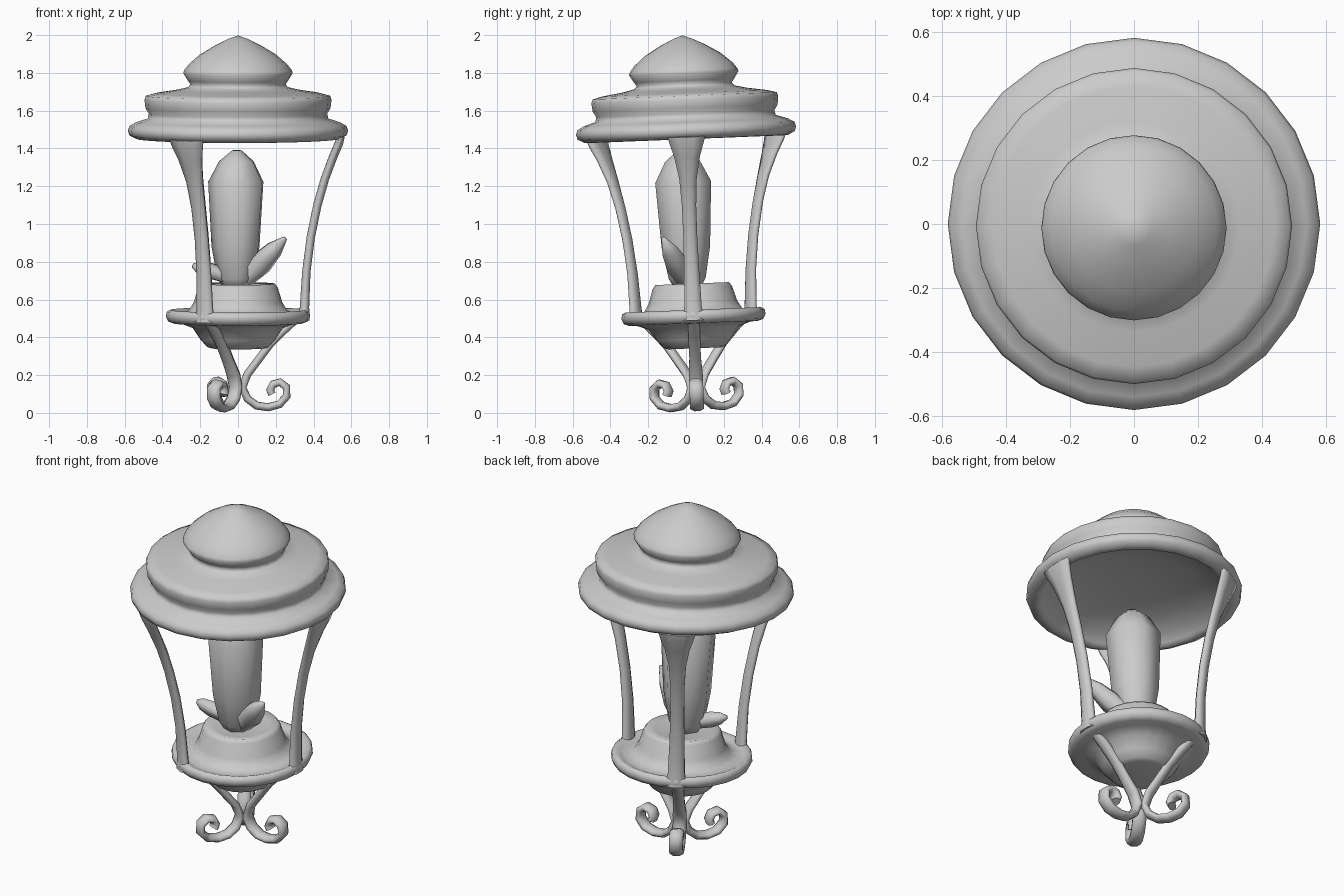
import bpy, bmesh, math
from mathutils import Matrix, Vector

if "Cube" in bpy.data.objects:
    bpy.data.objects.remove(bpy.data.objects["Cube"])

# the whole lantern leans very slightly toward the front
TILT = Matrix.Translation((0, 0.06, 0)) @ Matrix.Rotation(0.04, 4, 'X')


def finish(name, bm, angle, matrix):
    bmesh.ops.remove_doubles(bm, verts=bm.verts, dist=1e-5)
    bmesh.ops.recalc_face_normals(bm, faces=bm.faces)
    me = bpy.data.meshes.new(name)
    bm.to_mesh(me)
    bm.free()
    ob = bpy.data.objects.new(name, me)
    bpy.context.collection.objects.link(ob)
    ob.matrix_world = matrix
    bpy.ops.object.select_all(action='DESELECT')
    ob.select_set(True)
    bpy.context.view_layer.objects.active = ob
    bpy.ops.object.shade_smooth_by_angle(angle=math.radians(angle))
    return ob


def loft(name, rings, angle=40, matrix=TILT):
    """Skin a list of point rings and cap both ends."""
    bm = bmesh.new()
    vs = [[bm.verts.new(p) for p in ring] for ring in rings]
    n = len(vs[0])
    for a, b in zip(vs, vs[1:]):
        for i in range(n):
            j = (i + 1) % n
            bm.faces.new((a[i], a[j], b[j], b[i]))
    bm.faces.new(vs[0])
    bm.faces.new(vs[-1])
    return finish(name, bm, angle, matrix)


def lathe(name, profile, sides=24, angle=85):
    """Closed solid of revolution; profile starts and ends on the axis."""
    rings = [[(r * math.cos(2 * math.pi * i / sides), r * math.sin(2 * math.pi * i / sides), z)
              for i in range(sides)] for r, z in profile]
    return loft(name, rings, angle)


def strap(name, path, turn):
    """Sweep an oval along (radius, z, half width, half thickness) points."""
    rot = Matrix.Rotation(turn, 3, 'Z')
    rings = []
    for k, (r, z, w, t) in enumerate(path):
        a, b = path[max(k - 1, 0)], path[min(k + 1, len(path) - 1)]
        d = Vector((b[0] - a[0], 0, b[1] - a[1])).normalized()
        nrm = Vector((-d.z, 0, d.x))
        ring = []
        for i in range(8):
            u = 2 * math.pi * (i + 0.5) / 8
            ring.append(rot @ (Vector((r, 0, z)) + nrm * t * math.sin(u) * 1.08
                               + Vector((0, w * math.cos(u) * 1.08, 0))))
        rings.append(ring)
    return loft(name, rings, 80)


def crystal(name, base, tip, profile, sides):
    """Faceted shard: profile holds (fraction along axis, radius)."""
    base, tip = Vector(base), Vector(tip)
    q = (tip - base).to_track_quat('Z', 'Y')
    rings = []
    for f, r in profile:
        c = base.lerp(tip, f)
        rings.append([c + q @ Vector((r * math.cos(2 * math.pi * (i + .25) / sides),
                                      r * math.sin(2 * math.pi * (i + .25) / sides), 0))
                      for i in range(sides)])
    return loft(name, rings, 75, Matrix.Identity(4))


# roof: crown, neck, stepped band, rim and shallow hollow underside
lathe("roof", [
    (0, 2.0), (0.05, 1.982), (0.12, 1.948), (0.20, 1.90), (0.26, 1.848), (0.285, 1.815),
    (0.29, 1.80), (0.265, 1.76), (0.252, 1.74), (0.265, 1.725), (0.33, 1.71), (0.44, 1.693),
    (0.488, 1.68), (0.495, 1.66), (0.49, 1.615), (0.472, 1.585), (0.478, 1.56),
    (0.54, 1.54), (0.575, 1.52), (0.583, 1.495), (0.575, 1.47), (0.54, 1.452), (0.515, 1.45),
    (0.50, 1.465), (0.45, 1.50), (0.33, 1.54), (0.15, 1.56), (0, 1.565)])

# base: pedestal, dish floor, rounded ring and bowl below
lathe("base", [
    (0, 0.67), (0.15, 0.675), (0.195, 0.685), (0.21, 0.665), (0.235, 0.585), (0.26, 0.545),
    (0.31, 0.525), (0.335, 0.535), (0.36, 0.546), (0.378, 0.535), (0.382, 0.51),
    (0.37, 0.485), (0.345, 0.475), (0.30, 0.472), (0.24, 0.45), (0.20, 0.39),
    (0.165, 0.35), (0.14, 0.342), (0, 0.342)])

# three curved posts and three scrolled legs
post = [(0.352, 0.49, 0.06, 0.028), (0.352, 0.56, 0.046, 0.025), (0.362, 0.75, 0.04, 0.022),
        (0.385, 0.93, 0.037, 0.022), (0.42, 1.10, 0.038, 0.022), (0.46, 1.24, 0.046, 0.022),
        (0.505, 1.36, 0.068, 0.022), (0.535, 1.43, 0.09, 0.022), (0.545, 1.465, 0.10, 0.02)]
scroll = [(0.30, 0.49), (0.235, 0.43), (0.17, 0.365), (0.11, 0.285), (0.05, 0.205), (0.024, 0.135),
          (0.05, 0.075), (0.10, 0.038), (0.16, 0.03), (0.22, 0.046), (0.258, 0.088),
          (0.256, 0.137), (0.222, 0.163), (0.185, 0.152), (0.17, 0.12), (0.18, 0.10)]
leg = [(r, z, 0.037 if z < 0.25 else 0.031, 0.021) for r, z in scroll]
for i in range(3):
    turn = i * 2 * math.pi / 3
    strap(f"post_{i + 1}", post, turn)
    strap(f"leg_{i + 1}", leg, turn)

# crystal cluster standing on the pedestal
crystal("main_crystal", (-0.01, 0.01, 0.66), (-0.005, -0.02, 1.39),
        [(0, 0.07), (0.07, 0.10), (0.3, 0.132), (0.77, 0.152), (0.92, 0.095), (1, 0.025)], 7)
crystal("large_shard", (0.01, 0.01, 0.68), (0.25, -0.12, 0.925),
        [(0, 0.045), (0.45, 0.065), (0.75, 0.048), (1, 0.012)], 5)
crystal("small_shard", (-0.03, 0, 0.71), (-0.24, -0.04, 0.78),
        [(0, 0.04), (0.6, 0.045), (0.85, 0.035), (1, 0.012)], 5)
